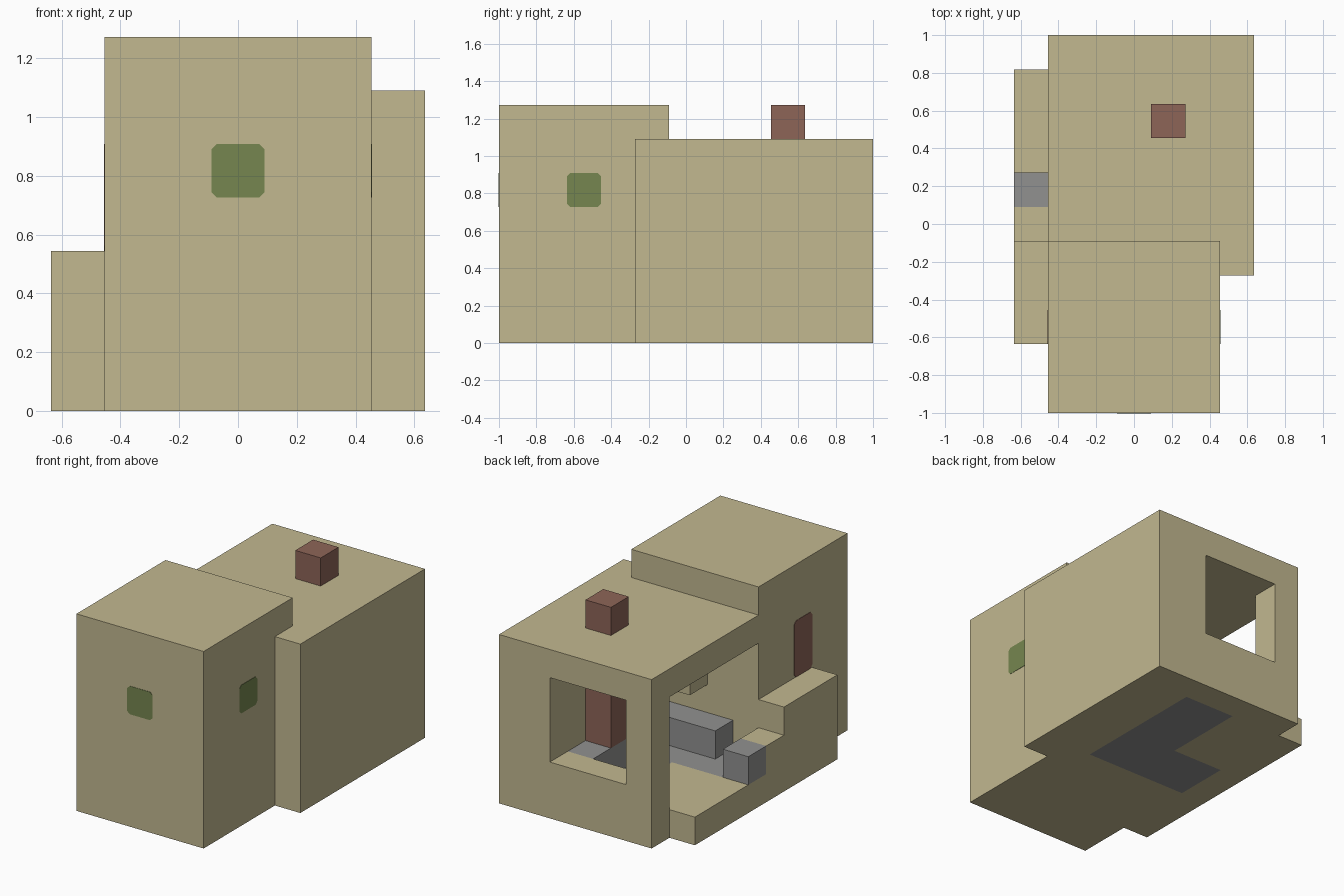
import bpy
import bmesh

cube = bpy.data.objects.get("Cube")
if cube:
    bpy.data.objects.remove(cube, do_unlink=True)

U = 2 / 11                      # size of one building block
OFFSET = (-3.5, -5.5, 0)        # centres the block grid


def material(name, rgb):
    m = bpy.data.materials.new(name)
    m.use_nodes = True
    m.diffuse_color = (*rgb, 1)
    m.node_tree.nodes["Principled BSDF"].inputs["Base Color"].default_value = (*rgb, 1)
    return m


SAND = material("sand", (0.54, 0.48, 0.28))
GREY = material("stone grey", (0.285, 0.285, 0.28))
RED = material("brick red", (0.27, 0.13, 0.097))
GREEN = material("window green", (0.18, 0.24, 0.08))


def prism(name, axis, outline, lo, hi, mat):
    """Extrude an outline along an axis, in block units."""
    bm = bmesh.new()
    rings = []
    for level in (lo, hi):
        ring = []
        for p in outline:
            co = list(p)
            co.insert(axis, level)
            ring.append(bm.verts.new([(c + o) * U for c, o in zip(co, OFFSET)]))
        rings.append(ring)
    a, b = rings
    bm.faces.new(a)
    bm.faces.new(b)
    for i in range(len(a)):
        j = (i + 1) % len(a)
        bm.faces.new((a[i], a[j], b[j], b[i]))
    bmesh.ops.recalc_face_normals(bm, faces=bm.faces)
    mesh = bpy.data.meshes.new(name)
    bm.to_mesh(mesh)
    bm.free()
    mesh.materials.append(mat)
    ob = bpy.data.objects.new(name, mesh)
    bpy.context.collection.objects.link(ob)
    return ob


def box(name, x, y, z, mat):
    outline = [(x[0], y[0]), (x[1], y[0]), (x[1], y[1]), (x[0], y[1])]
    return prism(name, 2, outline, *z, mat)


def plate(name, axis, a, b, level, mat, c=0.1):
    """Thin panel with clipped corners lying on a wall."""
    outline = [(a[0] + c, b[0]), (a[1] - c, b[0]), (a[1], b[0] + c), (a[1], b[1] - c),
               (a[1] - c, b[1]), (a[0] + c, b[1]), (a[0], b[1] - c), (a[0], b[0] + c)]
    return prism(name, axis, outline, level - 0.012, level + 0.012, mat)


def cut(ob, cutter):
    mod = ob.modifiers.new("cut", "BOOLEAN")
    mod.operation = "DIFFERENCE"
    mod.solver = "EXACT"
    mod.object = cutter
    cutter.hide_render = True
    graph = bpy.context.evaluated_depsgraph_get()
    mesh = bpy.data.meshes.new_from_object(ob.evaluated_get(graph))
    ob.modifiers.clear()
    ob.data = mesh
    bpy.data.objects.remove(cutter, do_unlink=True)


# Tower with painted windows and door
box("tower", (1, 6), (0, 5), (0, 7), SAND)
plate("front_window", 1, (3, 4), (4, 5), 0, GREEN)
plate("side_window", 0, (2, 3), (4, 5), 6, GREEN)
plate("door", 0, (2, 3), (3, 5), 1, RED)

# Room shell, open on one side, with a rear window and a floor recess
room = prism("room", 2, [(1, 5), (6, 5), (6, 4), (7, 4), (7, 11), (1, 11)], 0, 6, SAND)
cut(room, box("interior_cutter", (0.5, 5), (4.5, 10), (1, 5), SAND))
cut(room, box("window_cutter", (2, 5), (9.5, 11.5), (2, 5), SAND))
cut(room, prism("floor_cutter", 2, [(0.5, 4.5), (5, 4.5), (5, 10), (3, 10), (3, 7), (0.5, 7)],
                -0.5, 1, SAND))
prism("stone_floor", 2, [(1, 5), (5, 5), (5, 10), (3, 10), (3, 7), (1, 7)], 0, 1, GREY)

# Stepped terrace along the open side
prism("terrace_steps", 0, [(2, 0), (10, 0), (10, 1), (6, 1), (6, 2), (5, 2), (5, 3), (2, 3)],
      0, 1, SAND)
box("stone_step", (0, 1), (6, 7), (1, 2), GREY)

# Furnishings and chimney
prism("counter", 2, [(2, 5), (5, 5), (5, 10), (4, 10), (4, 6), (2, 6)], 1, 2, GREY)
box("wall_cabinet", (3, 5), (5, 6), (3, 5), SAND)
box("chimney", (4, 5), (8, 9), (2, 7), RED)
